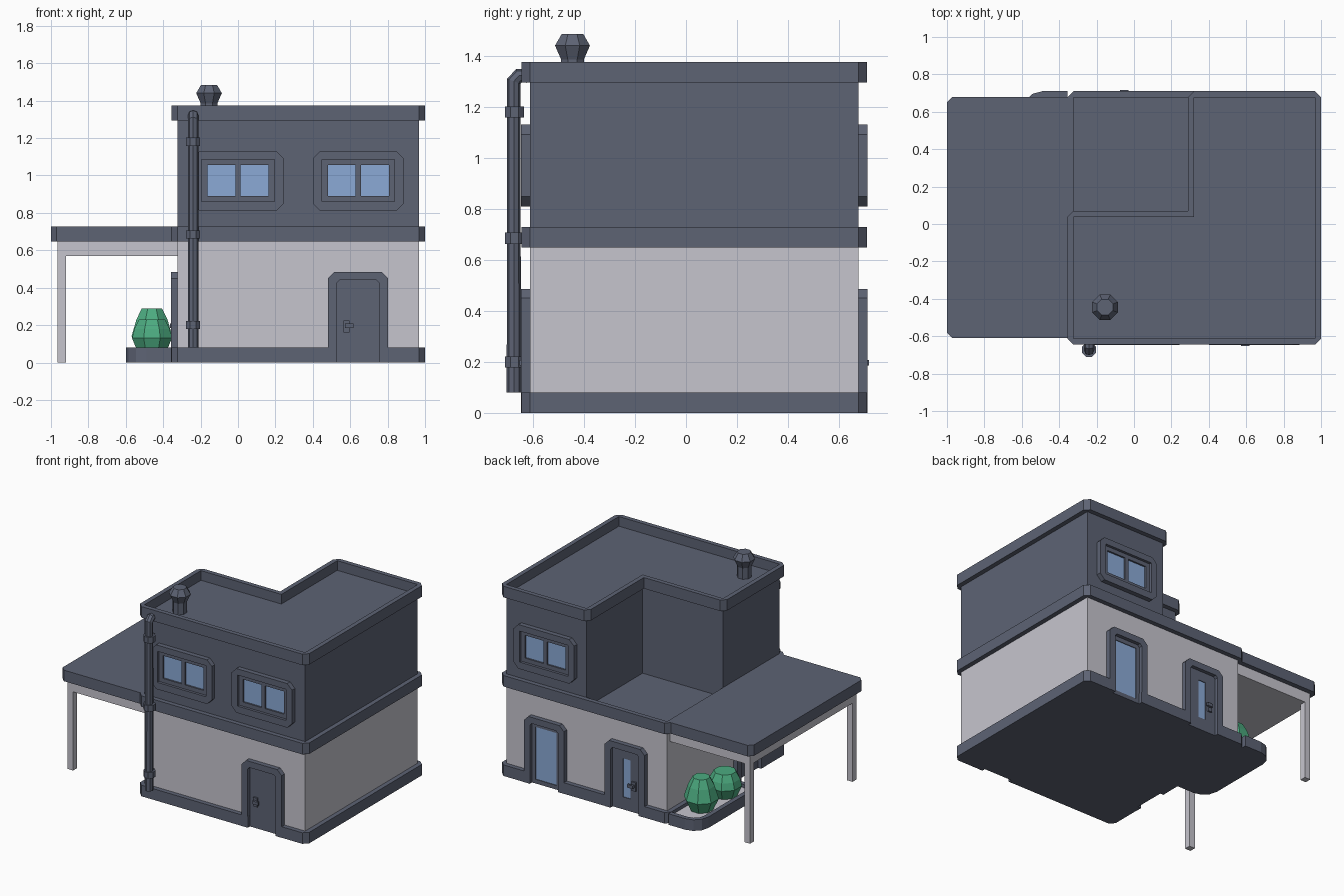
import bpy, bmesh, math
from mathutils import Matrix, Vector

if "Cube" in bpy.data.objects:
    bpy.data.objects.remove(bpy.data.objects["Cube"])


def material(name, rgb):
    m = bpy.data.materials.new(name)
    lin = [((c / 255 + 0.055) / 1.055) ** 2.4 for c in rgb]
    m.diffuse_color = (*lin, 1)
    m.use_nodes = True
    m.node_tree.nodes["Principled BSDF"].inputs["Base Color"].default_value = m.diffuse_color
    return m


DARK = material("slate grey", (93, 99, 116))
LIGHT = material("pale wall", (198, 197, 206))
GLASS = material("window blue", (139, 170, 214))
GREEN = material("leaf green", (76, 171, 128))

X0, X1, Y0, Y1, T = -0.323, 0.967, -0.612, 0.677, 0.033   # wall lines, trim thickness


def finish(name, bm, mat, mtx=Matrix()):
    bmesh.ops.remove_doubles(bm, verts=bm.verts, dist=1e-5)
    bmesh.ops.recalc_face_normals(bm, faces=bm.faces)
    me = bpy.data.meshes.new(name)
    bm.to_mesh(me)
    bm.free()
    for p in me.polygons:
        p.use_smooth = False
    me.materials.clear()
    me.materials.append(mat)
    ob = bpy.data.objects.new(name, me)
    ob.matrix_world = mtx
    bpy.context.collection.objects.link(ob)
    return ob


def curve_bmesh(cu):
    ob = bpy.data.objects.new("tmp", cu)
    bpy.context.collection.objects.link(ob)
    dg = bpy.context.evaluated_depsgraph_get()
    me = bpy.data.meshes.new_from_object(ob.evaluated_get(dg))
    bm = bmesh.new()
    bm.from_mesh(me)
    bpy.data.objects.remove(ob)
    bpy.data.curves.remove(cu)
    bpy.data.meshes.remove(me)
    return bm


def prism(name, loops, z0, z1, mat, mtx=Matrix()):
    """Extrude an outline (further loops are holes) from z0 to z1."""
    cu = bpy.data.curves.new(name, 'CURVE')
    cu.dimensions, cu.fill_mode, cu.extrude = '2D', 'BOTH', (z1 - z0) / 2
    for pts in loops:
        s = cu.splines.new('POLY')
        s.points.add(len(pts) - 1)
        for p, q in zip(s.points, pts):
            p.co = (q[0], q[1], 0, 1)
        s.use_cyclic_u = True
    bm = curve_bmesh(cu)
    bmesh.ops.translate(bm, verts=bm.verts, vec=(0, 0, (z0 + z1) / 2))
    return finish(name, bm, mat, mtx)


def rect(x0, y0, x1, y1):
    return [(x0, y0), (x1, y0), (x1, y1), (x0, y1)]


def chamfered(x0, y0, x1, y1, c):
    return [(x0 + c, y0), (x1 - c, y0), (x1, y0 + c), (x1, y1 - c),
            (x1 - c, y1), (x0 + c, y1), (x0, y1 - c), (x0, y0 + c)]


def trim_outline(pts):
    """Offset outward by T, chamfering the convex corners."""
    out = []
    for i, p in enumerate(pts):
        p = Vector(p)
        d1 = (p - Vector(pts[i - 1])).normalized()
        d2 = (Vector(pts[(i + 1) % len(pts)]) - p).normalized()
        n1, n2 = Vector((d1.y, -d1.x)) * T, Vector((d2.y, -d2.x)) * T
        out += [p + n1, p + n2] if d1.cross(d2) > 0 else [p + n1 + n2]
    return out


def lathe(name, profile, x, y, mat, sides=8):
    bm = bmesh.new()
    rings = []
    for r, z in profile:
        rings.append([bm.verts.new((x + r * math.cos((k + .5) * math.tau / sides),
                                    y + r * math.sin((k + .5) * math.tau / sides), z)) for k in range(sides)])
    for a, b in zip(rings, rings[1:]):
        for k in range(sides):
            bm.faces.new((a[k], a[(k + 1) % sides], b[(k + 1) % sides], b[k]))
    bm.faces.new(rings[0])
    bm.faces.new(rings[-1])
    finish(name, bm, mat)


def on_wall(x, y, angle):
    """Local x along the wall, local y up, local z outward."""
    return Matrix.Translation((x, y, 0)) @ Matrix.Rotation(angle, 4, 'Z') @ Matrix.Rotation(math.pi / 2, 4, 'X')


# Walls, floors and trim bands
ground = rect(X0, Y0, X1, Y1)
upper = [(X0, Y0), (X1, Y0), (X1, Y1), (0.322, Y1), (0.322, 0.037), (X0, 0.037)]
prism("ground_floor_walls", [ground], 0.02, 0.65, LIGHT)
prism("terrace_floor", [ground], 0.65, 0.66, DARK)
prism("upper_floor_walls", [upper], 0.655, 1.305, DARK)
prism("middle_band", [trim_outline(ground), ground], 0.648, 0.728, DARK)
prism("roof_parapet", [trim_outline(upper), upper], 1.295, 1.375, DARK)

# Base plinth, notched at the four doors
a, b, c, d = X0 - T, X1 + T, Y0 - T, Y1 + T
prism("base_plinth", [[
    (X0, c), (.53, c), (.53, Y0), (.755, Y0), (.755, c), (X1, c), (b, Y0),
    (b, Y1), (X1, d), (.755, d), (.755, Y1), (.53, Y1), (.53, d),
    (.108, d), (.108, Y1), (-.118, Y1), (-.118, d), (X0, d), (a, Y1),
    (a, -.127), (X0, -.127), (X0, -.353), (a, -.353), (a, Y0)]], 0, 0.08, DARK)

# Carport
prism("carport_roof", [[(a, -.61), (a, .68), (-.97, .68), (-1, .65), (-1, -.58), (-.97, -.61)]],
      0.648, 0.728, DARK)
prism("carport_ceiling", [rect(-.965, -.575, X0 - .001, .645)], 0.57, 0.65, LIGHT)
for name, y in (("front", -.575), ("back", .60)):
    prism("carport_post_" + name, [rect(-.965, y, -.92, y + .045)], 0, 0.58, LIGHT)


# Planter with rounded corners
def planter_path(inset):
    r, x, y0, y1 = 0.11 - inset, -.6 + inset, .02 + inset, d - inset
    pts = [(a, y1)]
    for cx, cy, start in ((x + r, y1 - r, 90), (x + r, y0 + r, 180)):
        for k in range(4):
            t = math.radians(start + 30 * k)
            pts.append((cx + r * math.cos(t), cy + r * math.sin(t)))
    return pts + [(a, y0)]


outer, inner = planter_path(0), planter_path(0.033)
prism("planter_base", [outer], 0, 0.05, DARK)
prism("planter_rim", [outer + inner[::-1]], 0.05, 0.08, DARK)
prism("planter_bed", [inner], 0.05, 0.056, LIGHT)
lathe("tall_bush", [(.075, .05), (.118, .14), (.09, .23), (.058, .29)], -.46, .48, GREEN)
lathe("short_bush", [(.08, .05), (.115, .13), (.102, .18), (.075, .23)], -.46, .21, GREEN)


# Doors: frame, panel, optional glass and handle
def door(name, x, y, angle, glass=None, handle=0):
    m = on_wall(x, y, angle)
    prism(name + "_frame", [[
        (-.16, 0), (-.113, 0), (-.113, .425), (-.098, .44), (.098, .44), (.113, .425), (.113, 0),
        (.16, 0), (.16, .45), (.125, .485), (-.125, .485), (-.16, .45)]], -.005, .034, DARK, m)
    panel = [rect(-.115, 0, .115, .442)]
    if glass:
        panel.append(rect(*glass))
        prism(name + "_glass", [rect(*glass)], -.002, .003, GLASS, m)
    prism(name + "_panel", panel, -.005, .008, DARK, m)
    if handle:
        s = handle
        prism(name + "_handle_plate", [rect(s * .078, .16, s * .046, .225)], .005, .02, DARK, m)
        prism(name + "_handle_lever", [rect(s * .07, .185, s * .025, .208)], .026, .04, DARK, m)
        prism(name + "_handle_stem", [rect(s * .07, .187, s * .052, .206)], .015, .03, DARK, m)


door("front_door", .642, Y0, 0, handle=-1)
door("side_door", X0, -.24, -math.pi / 2, handle=-1)
door("back_door", -.005, Y1, math.pi, glass=(-.03, .09, .03, .37), handle=1)
door("glass_door", .642, Y1, math.pi, glass=(-.085, .03, .085, .41))


# Windows: stepped frame with two panes
def window(name, x, y, angle):
    m = on_wall(x, y, angle)
    prism(name + "_frame", [chamfered(-.242, .81, .242, 1.13, .038), rect(-.195, .86, .195, 1.085)],
          -.005, .034, DARK, m)
    panes = [rect(-.163, .89, -.014, 1.055), rect(.014, .89, .163, 1.055)]
    prism(name + "_sash", [rect(-.196, .859, .196, 1.086)] + panes, -.005, .015, DARK, m)
    for i, p in enumerate(panes):
        prism(f"{name}_pane_{i + 1}", [p], -.003, .003, GLASS, m)


window("front_left_window", 0, Y0, 0)
window("front_right_window", .643, Y0, 0)
window("back_window", .643, Y1, math.pi)

# Downpipe with elbow and clamps
cu = bpy.data.curves.new("downpipe", 'CURVE')
cu.dimensions, cu.bevel_depth, cu.bevel_resolution, cu.use_fill_caps = '3D', .028, 2, True
sp = cu.splines.new('POLY')
path = [(-.675, .08), (-.675, 1.30), (-.655, 1.322), (-.625, 1.322)]
sp.points.add(len(path) - 1)
for p, (y, z) in zip(sp.points, path):
    p.co = (-.24, y, z, 1)
finish("downpipe", curve_bmesh(cu), DARK)
for i, z in enumerate((.2, .685, 1.18)):
    lathe(f"pipe_clamp_{i + 1}", [(.041, z - .022), (.041, z + .022)], -.24, -.672, DARK)

# Roof chimney
lathe("chimney", [(.048, 1.30), (.048, 1.385), (.074, 1.44), (.046, 1.485)], -.155, -.445, DARK)
